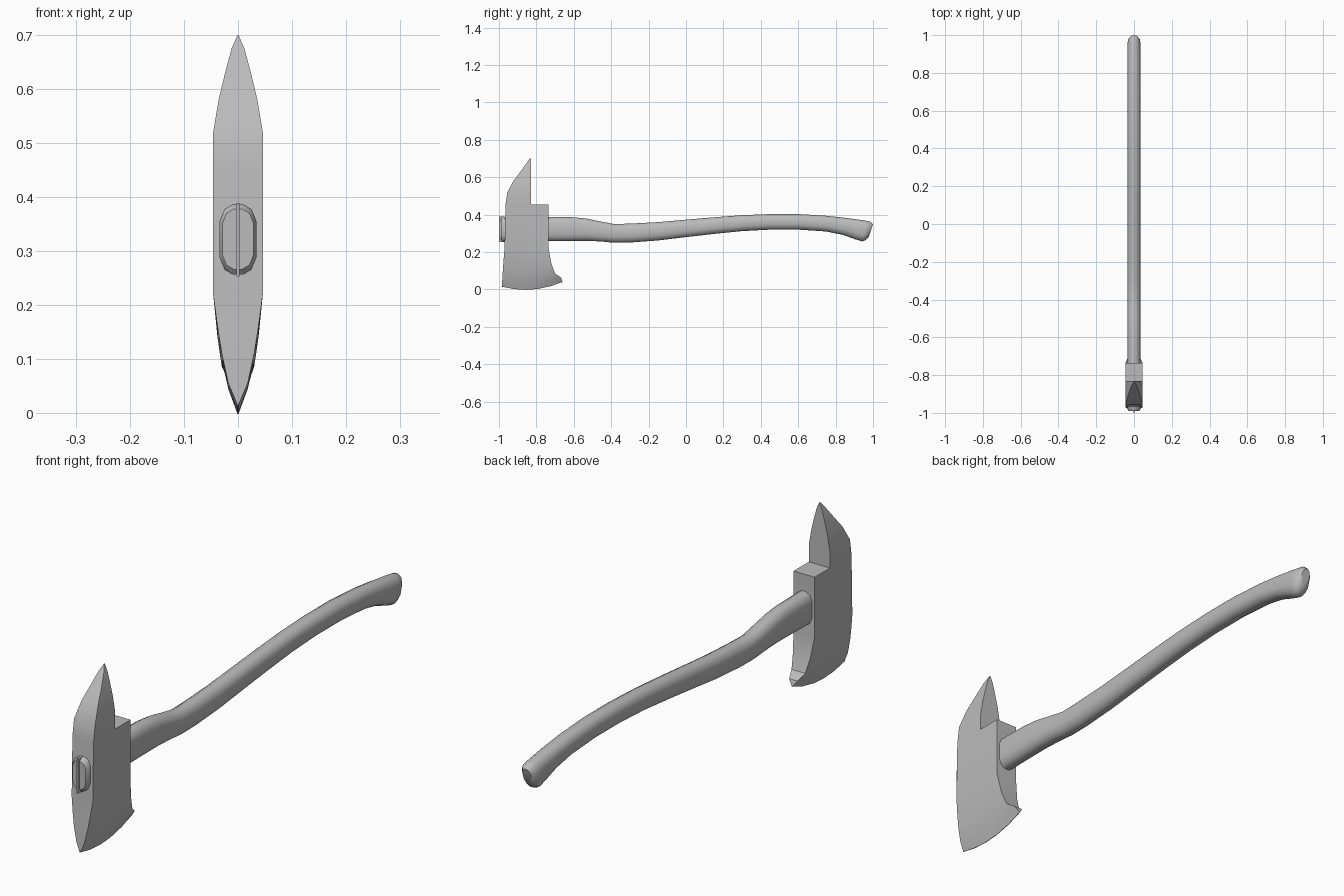
import bpy, bmesh, math

cube = bpy.data.objects.get("Cube")
if cube:
    bpy.data.objects.remove(cube, do_unlink=True)

grey = bpy.data.materials.new("plain grey")
grey.use_nodes = True
grey.diffuse_color = (0.5, 0.5, 0.5, 1)
grey.node_tree.nodes["Principled BSDF"].inputs["Base Color"].default_value = (0.5, 0.5, 0.5, 1)


def finish(bm, name, angle):
    bmesh.ops.recalc_face_normals(bm, faces=bm.faces[:])
    mesh = bpy.data.meshes.new(name)
    bm.to_mesh(mesh)
    bm.free()
    mesh.materials.append(grey)
    obj = bpy.data.objects.new(name, mesh)
    bpy.context.collection.objects.link(obj)
    bpy.ops.object.select_all(action='DESELECT')
    obj.select_set(True)
    bpy.context.view_layer.objects.active = obj
    bpy.ops.object.shade_smooth_by_angle(angle=math.radians(angle))
    return obj


# Axe head: rows of front y, front z, back y, back z, sag, half width
body_rows = [
    (-.985, .015, -.66, .04, .028, .001),
    (-.982, .055, -.668, .064, .015, .018),
    (-.979, .11, -.70, .085, .0, .03),
    (-.975, .16, -.72, .14, .0, .038),
    (-.970, .22, -.735, .22, .0, .046),
    (-.965, .455, -.735, .455, .0, .046),
]
# Spike: rows of front y, z, half width, all ending at the straight back
spike_rows = [
    (-.955, .52, .046), (-.923, .58, .036), (-.885, .63, .024),
    (-.853, .675, .012), (-.835, .70, .001),
]
SPIKE_BACK = -.83
steps = (0, .2, .4, .587, .8, 1)

grid = []
for fy, fz, by, bz, sag, w in body_rows:
    grid.append([(w, fy + (by - fy) * t, fz + (bz - fz) * t - sag * 4 * t * (1 - t))
                 for t in steps])
for fy, z, w in spike_rows:
    grid.append([(w, fy + (SPIKE_BACK - fy) * t / steps[3], z) for t in steps[:4]])

bm = bmesh.new()
left = [[bm.verts.new(p) for p in row] for row in grid]
right = [[bm.verts.new((-x, y, z)) for x, y, z in row] for row in grid]
twin = {a: b for ra, rb in zip(left, right) for a, b in zip(ra, rb)}
for low, high in zip(left, left[1:]):
    for j in range(min(len(low), len(high)) - 1):
        quad = [low[j], low[j + 1], high[j + 1], high[j]]
        bm.faces.new(quad)
        bm.faces.new([twin[v] for v in reversed(quad)])
# Close the rim between the two cheeks
rim = [e for e in bm.edges if e.is_boundary and e.verts[0] in twin]
for e in rim:
    a, b = e.verts
    bm.faces.new([a, b, twin[b], twin[a]])
finish(bm, "axe_head", 30)

# Handle: top y, top z, bottom y, bottom z, half width, roundness exponent
stations = [
    (-.990, .378, -.990, .266, .029, .5),
    (-.980, .387, -.980, .256, .034, .5),
    (-.735, .388, -.735, .258, .034, .5),
    (-.60, .386, -.60, .26, .034, .5),
    (-.53, .379, -.53, .26, .034, .55),
    (-.46, .364, -.46, .257, .034, .6),
    (-.385, .350, -.385, .250, .034, .7),
    (-.30, .352, -.30, .251, .034, .7),
    (-.15, .360, -.15, .262, .034, .7),
    (0, .373, 0, .28, .034, .7),
    (.15, .386, .15, .297, .034, .7),
    (.30, .397, .30, .312, .034, .7),
    (.45, .403, .45, .32, .034, .7),
    (.60, .403, .60, .32, .034, .7),
    (.75, .394, .75, .31, .034, .7),
    (.86, .382, .84, .292, .034, .7),
    (.92, .374, .90, .270, .034, .7),
    (.965, .367, .94, .257, .034, .7),
    (.987, .362, .958, .262, .031, .7),
    (1.0, .349, .978, .282, .018, .7),
]
SIDES = 12
bm = bmesh.new()
rings = []
for ty, tz, by, bz, w, power in stations:
    ring = []
    for k in range(SIDES):
        a = 2 * math.pi * (k + .5) / SIDES
        s = math.sin(a) / math.cos(math.pi / SIDES)
        t = .5 + .5 * math.copysign(abs(s) ** power, s)
        x = w * math.cos(a) / math.cos(math.pi / SIDES)
        ring.append(bm.verts.new((x, by + (ty - by) * t, bz + (tz - bz) * t)))
    rings.append(ring)
for r, q in zip(rings, rings[1:]):
    for k in range(SIDES):
        n = (k + 1) % SIDES
        bm.faces.new([r[k], r[n], q[n], q[k]])
bm.faces.new(rings[0])
bm.faces.new(rings[-1])
finish(bm, "handle", 40)

# Thin wedge driven into the handle end
bm = bmesh.new()
bmesh.ops.create_cube(bm, size=1)
bmesh.ops.scale(bm, vec=(.006, .03, .136), verts=bm.verts[:])
bmesh.ops.translate(bm, vec=(0, -.985, .321), verts=bm.verts[:])
finish(bm, "wedge", 30)
